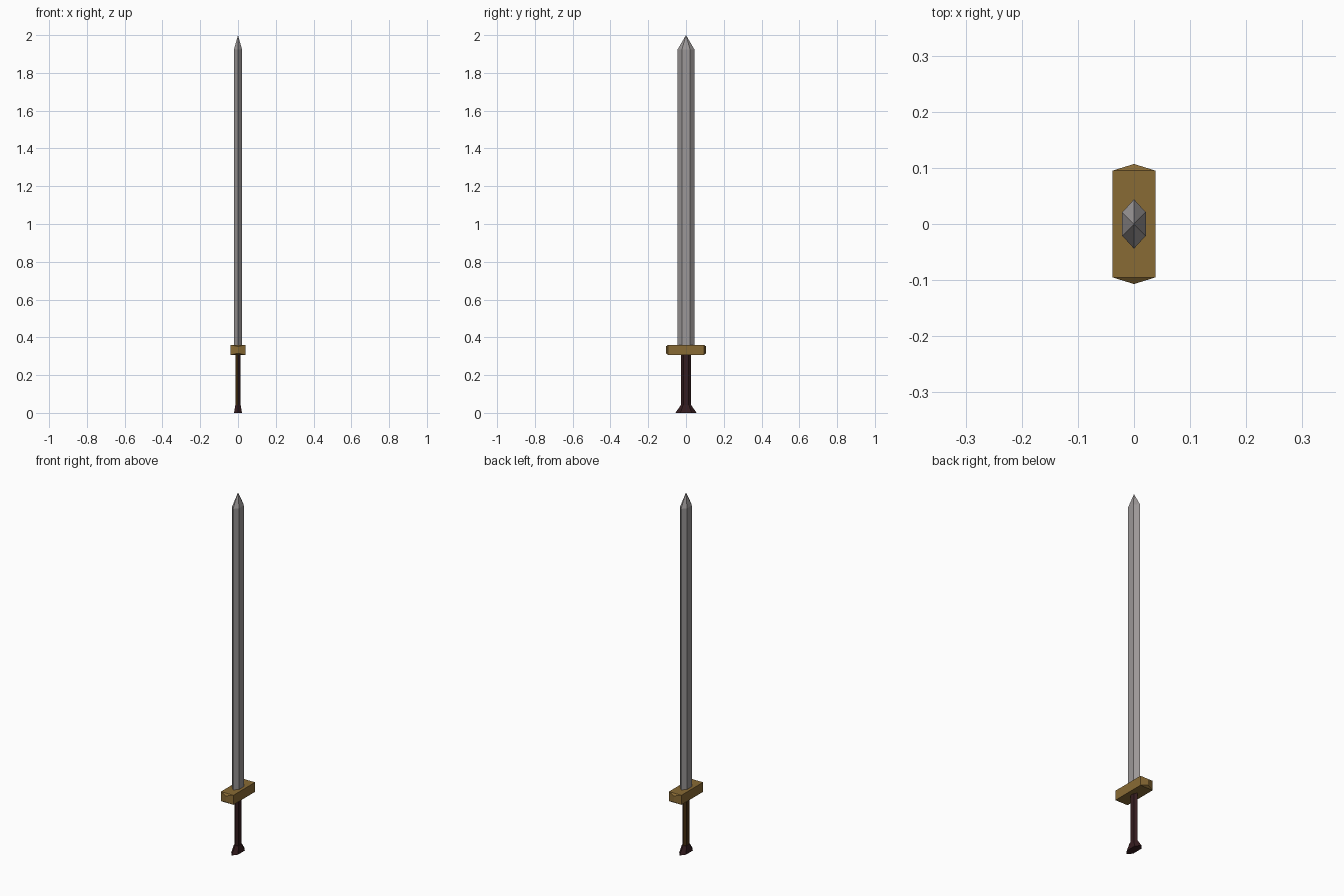
import bpy, bmesh

if "Cube" in bpy.data.objects:
    bpy.data.objects.remove(bpy.data.objects["Cube"])


def material(name, color):
    m = bpy.data.materials.new(name)
    m.diffuse_color = (*color, 1)
    m.use_nodes = True
    m.node_tree.nodes["Principled BSDF"].inputs["Base Color"].default_value = m.diffuse_color
    return m


STEEL = material("steel", (0.33, 0.31, 0.31))
BRASS = material("brass", (0.25, 0.145, 0.035))
LEATHER = material("dark leather", (0.035, 0.012, 0.014))
BROWN = material("brown leather", (0.06, 0.028, 0.006))


def hexagon(hx, hy, tip, z, tip_dz=0.0):
    """Hexagon ring pointed along y: flat sides at +-hx, points at +-tip."""
    return [(hx, -hy, z), (hx, hy, z), (0, tip, z + tip_dz),
            (-hx, hy, z), (-hx, -hy, z), (0, -tip, z + tip_dz)]


def loft(name, rings, mats, apex=None):
    """Skin hexagon rings, with end caps or a pointed apex."""
    bm = bmesh.new()
    vs = [[bm.verts.new(p) for p in r] for r in rings]
    for a, b in zip(vs, vs[1:]):
        for i in range(6):
            j = (i + 1) % 6
            bm.faces.new((a[i], a[j], b[j], b[i]))
    caps = [vs[0]] if apex else [vs[0], vs[-1]]
    for r in caps:
        bm.faces.new((r[0], r[1], r[3], r[4]))
        bm.faces.new((r[1], r[2], r[3]))
        bm.faces.new((r[4], r[5], r[0]))
    if apex:
        top = bm.verts.new(apex)
        for i in range(6):
            bm.faces.new((vs[-1][i], vs[-1][(i + 1) % 6], top))
    bmesh.ops.recalc_face_normals(bm, faces=bm.faces)
    me = bpy.data.meshes.new(name)
    bm.to_mesh(me)
    bm.free()
    for m in mats:
        me.materials.append(m)
    ob = bpy.data.objects.new(name, me)
    bpy.context.collection.objects.link(ob)
    return ob


# blade with a short pointed tip
loft("blade", [hexagon(0.021, 0.021, 0.044, z) for z in (0.34, 1.925)],
     [STEEL], apex=(0, 0, 2.0))

# crossguard, its pointed ends slightly thinner
loft("crossguard", [hexagon(0.0385, 0.095, 0.107, 0.307, 0.009),
                    hexagon(0.0385, 0.095, 0.107, 0.36, -0.009)], [BRASS])

# grip, brown on its left side
grip = loft("grip", [hexagon(0.012, 0.014, 0.026, z) for z in (0.04, 0.32)],
            [LEATHER, BROWN])
for f in grip.data.polygons:
    f.material_index = 1 if f.normal.x < -0.3 else 0

# flared pommel
loft("pommel", [hexagon(0.021, 0.030, 0.056, 0),
                hexagon(0.014, 0.015, 0.027, 0.042)], [LEATHER])
